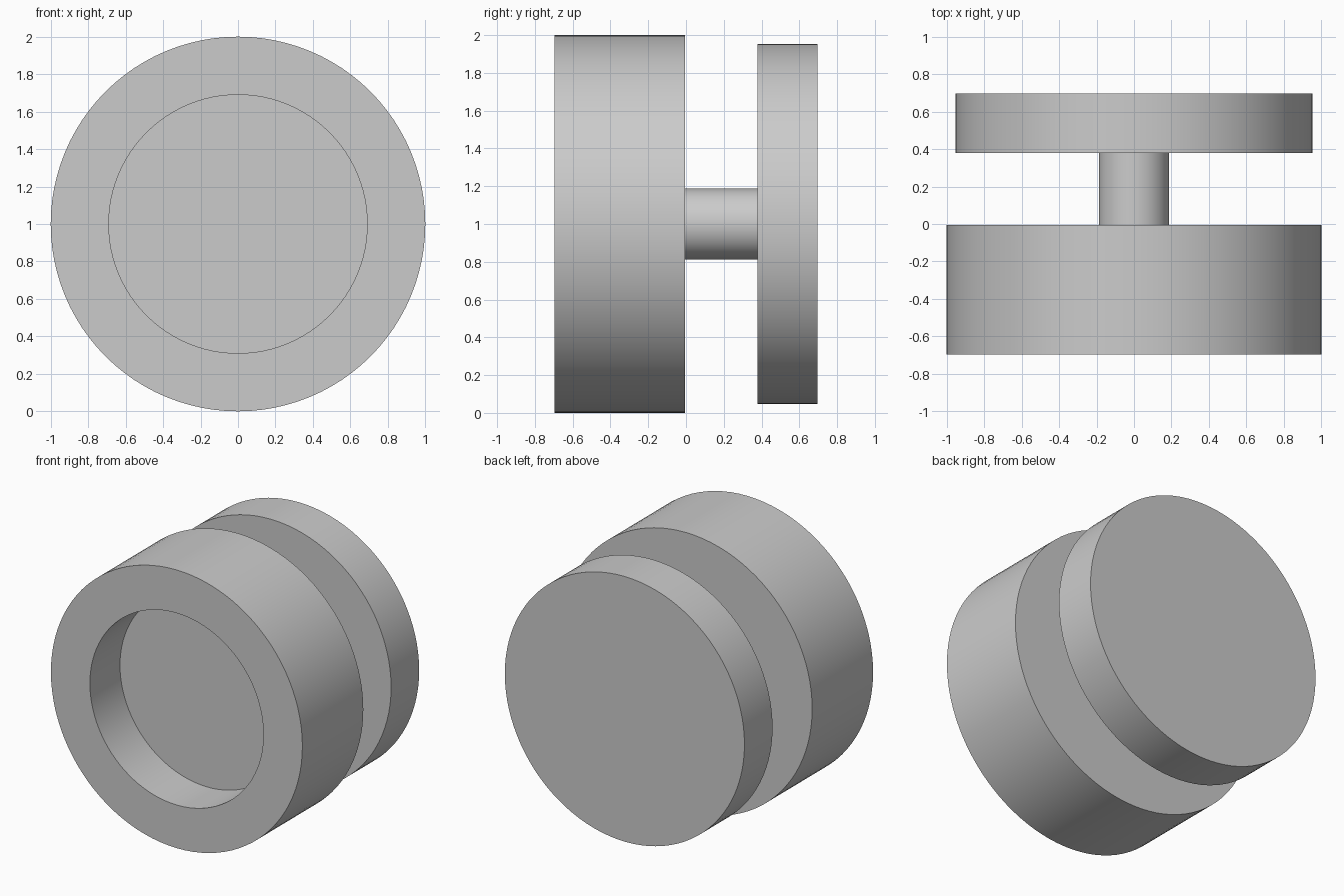
import bpy
import bmesh
import math
from mathutils import Matrix, Vector

cube = bpy.data.objects.get("Cube")
if cube:
    bpy.data.objects.remove(cube, do_unlink=True)

SEGMENTS = 96
AXIS_HEIGHT = 1.0

# Single plain grey finish
grey = bpy.data.materials.new("plain_grey")
grey.use_nodes = True
colour = (0.6, 0.6, 0.6, 1)
grey.diffuse_color = colour
grey.node_tree.nodes["Principled BSDF"].inputs["Base Color"].default_value = colour


def lathe(name, profile):
    """Spin a (radius, y) profile around the horizontal y axis."""
    bm = bmesh.new()
    verts = [bm.verts.new((r, y, 0)) for r, y in profile]
    edges = [bm.edges.new(pair) for pair in zip(verts, verts[1:])]
    bmesh.ops.spin(bm, geom=verts + edges, cent=(0, 0, 0), axis=(0, 1, 0),
                   angle=math.tau, steps=SEGMENTS, use_duplicate=False)
    bmesh.ops.remove_doubles(bm, verts=bm.verts, dist=0.0001)
    bmesh.ops.recalc_face_normals(bm, faces=bm.faces)
    mesh = bpy.data.meshes.new(name)
    bm.to_mesh(mesh)
    bm.free()
    mesh.materials.append(grey)
    obj = bpy.data.objects.new(name, mesh)
    obj.location.z = AXIS_HEIGHT
    bpy.context.collection.objects.link(obj)
    bpy.ops.object.select_all(action="DESELECT")
    obj.select_set(True)
    bpy.context.view_layer.objects.active = obj
    bpy.ops.object.shade_smooth_by_angle(angle=math.radians(30))
    return obj


# Thick front drum with a round recess in its face
lathe("front_drum", [(0, -0.355), (0.69, -0.355), (0.69, -0.697),
                     (1.0, -0.697), (1.0, -0.005), (0, -0.005)])

# Narrow shaft joining the two, sunk slightly into both
lathe("shaft", [(0, -0.03), (0.188, -0.03), (0.188, 0.4), (0, 0.4)])

# Thinner back disc
lathe("back_disc", [(0, 0.378), (0.953, 0.378), (0.953, 0.697), (0, 0.697)])
